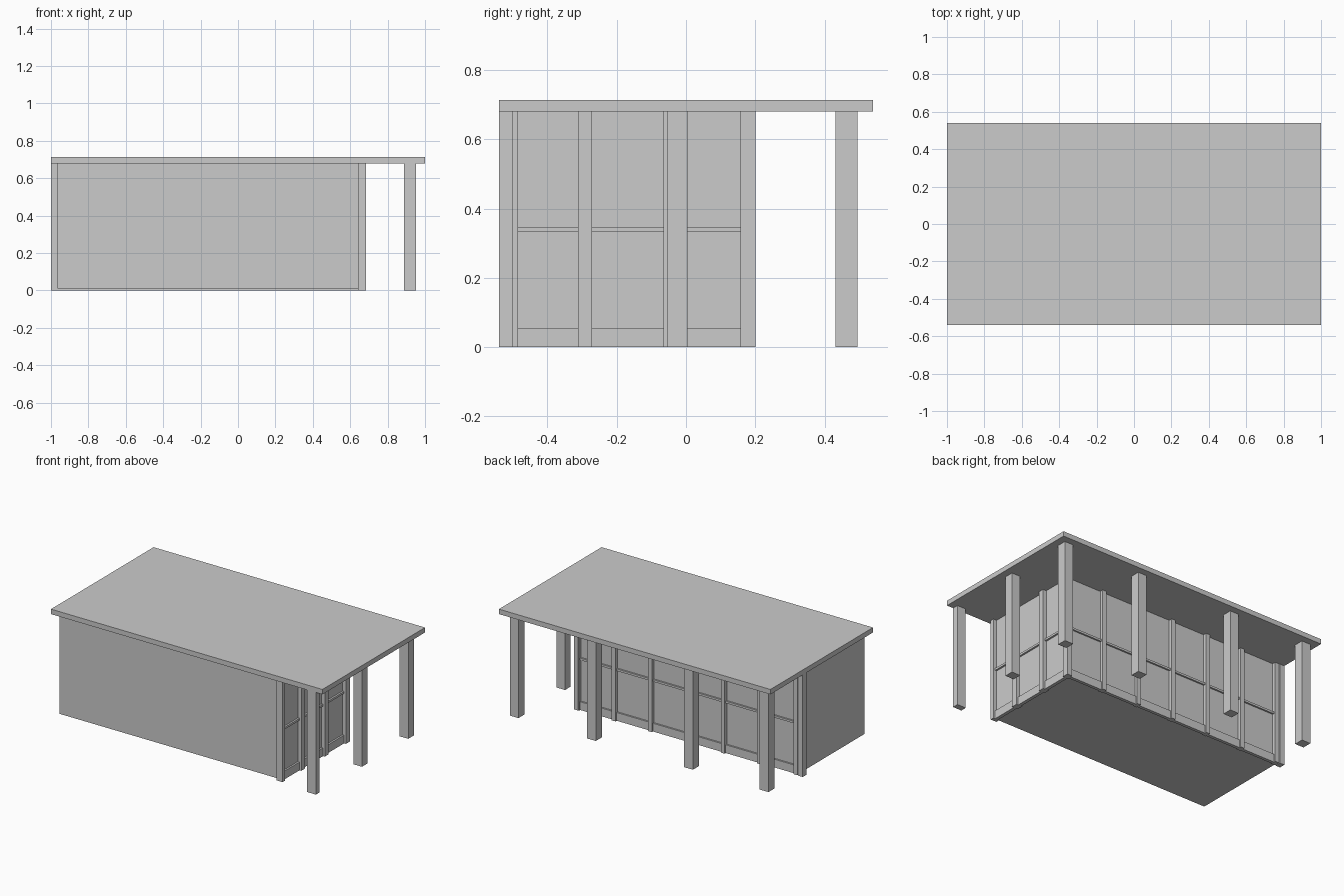
import bpy

if "Cube" in bpy.data.objects:
    bpy.data.objects.remove(bpy.data.objects["Cube"])


def box(name, x, y, z):
    """Axis-aligned block from (min, max) ranges."""
    verts = [(a, b, c) for a in x for b in y for c in z]
    faces = [(0, 1, 3, 2), (4, 6, 7, 5), (0, 4, 5, 1),
             (2, 3, 7, 6), (0, 2, 6, 4), (1, 5, 7, 3)]
    mesh = bpy.data.meshes.new(name)
    mesh.from_pydata(verts, [], faces)
    ob = bpy.data.objects.new(name, mesh)
    bpy.context.collection.objects.link(ob)
    return ob


TOP = 0.68

# Flat roof and the enclosed room
box("roof", (-1, 1), (-0.54, 0.54), (TOP, 0.713))
box("room", (-0.965, 0.66), (-0.5, 0.175), (0.01, TOP))

# Free-standing veranda posts: back row, then right side
for i, x in enumerate((-0.922, -0.365, 0.35, 0.92)):
    box(f"back_post_{i}", (x - 0.032, x + 0.032), (0.432, 0.495), (0, TOP))
box("side_post_middle", (0.888, 0.952), (-0.055, 0.005), (0, TOP))
box("side_post_front", (0.888, 0.952), (-0.54, -0.5), (0, TOP))

# Mullions along the back wall
for i in range(7):
    x = -0.945 + i * 0.268
    box(f"back_mullion_{i}", (x - 0.014, x + 0.014), (0.16, 0.198), (0, TOP))

# Mullions along the right wall
for i, y in enumerate(((-0.51, -0.485), (-0.312, -0.272), (-0.065, -0.025), (0.157, 0.18))):
    box(f"side_mullion_{i}", (0.642, 0.685), y, (0, TOP))

# Corner trims
box("left_corner_trim", (-1, -0.965), (0.16, 0.2), (0, TOP))
box("right_corner_trim", (0.655, 0.685), (0.18, 0.2), (0, TOP))

# Base and middle rails on both framed walls
for name, z in (("base", (0, 0.055)), ("middle", (0.332, 0.346))):
    box(f"back_{name}_rail", (-0.965, 0.66), (0.165, 0.186), z)
    box(f"side_{name}_rail", (0.65, 0.672), (-0.485, 0.16), z)
